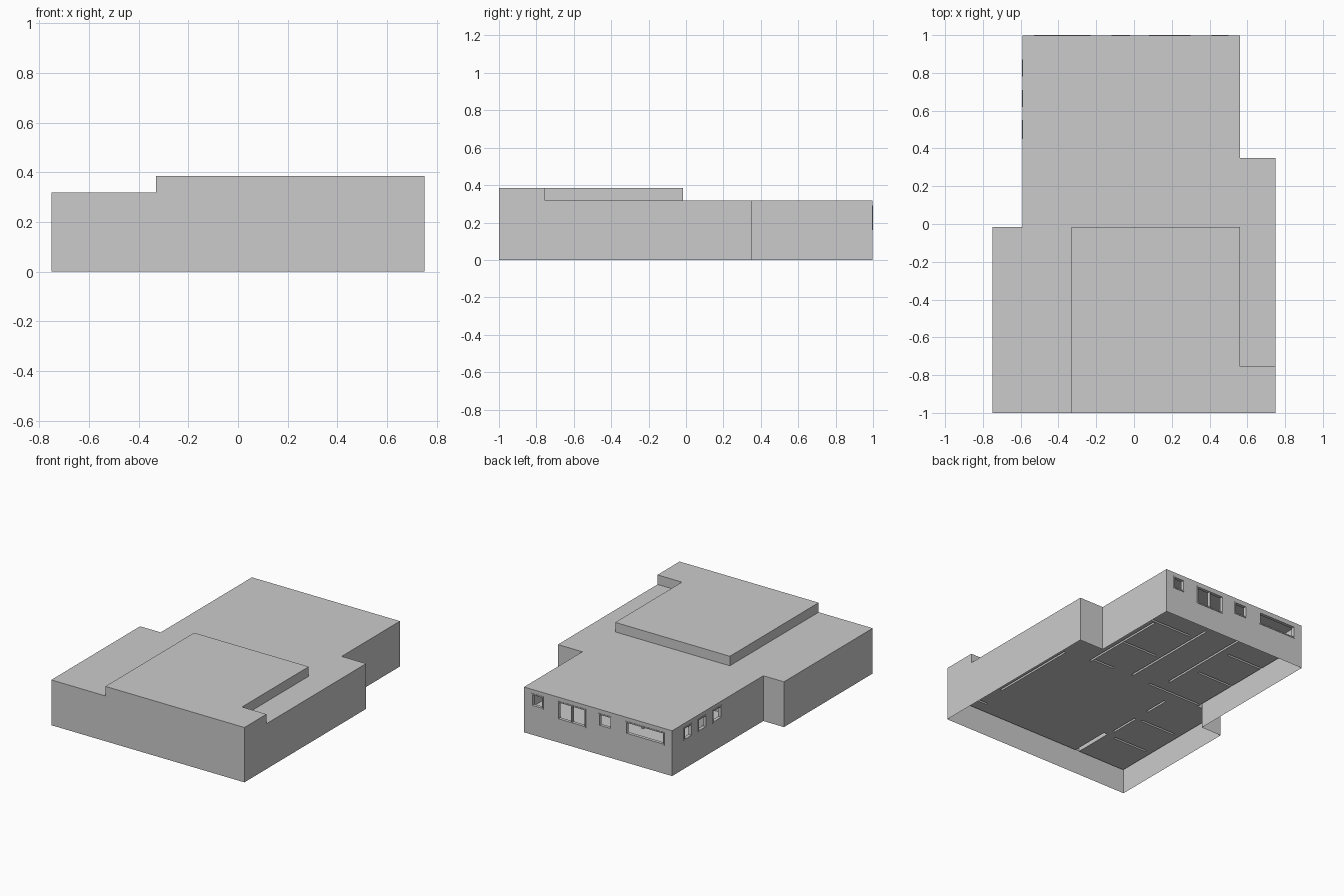
import bpy, bmesh
from mathutils import Vector

if "Cube" in bpy.data.objects:
    bpy.data.objects.remove(bpy.data.objects["Cube"])

LOW, HIGH, FLOOR, T = 0.318, 0.385, 0.16, 0.02
BACK, LEFT = 0.997, -0.59


def finish(name, bm):
    bmesh.ops.remove_doubles(bm, verts=bm.verts, dist=0.0005)
    me = bpy.data.meshes.new(name)
    bm.to_mesh(me)
    bm.free()
    ob = bpy.data.objects.new(name, me)
    bpy.context.collection.objects.link(ob)
    return ob


def grid(bm, us, vs, place, keep):
    """Sheet of quads on a grid; cells whose centre fails keep() stay open."""
    us, vs = sorted(set(us)), sorted(set(vs))
    for a, b in zip(us, us[1:]):
        for c, d in zip(vs, vs[1:]):
            if keep((a + b) / 2, (c + d) / 2):
                bm.faces.new([bm.verts.new(place(*p)) for p in ((a, c), (b, c), (b, d), (a, d))])


def within(u, v, rects):
    return any(r[0] < u < r[2] and r[1] < v < r[3] for r in rects)


def wall(bm, p, q, z0, z1, holes=()):
    """Vertical sheet from p to q; holes are (start, z0, end, z1) in x or y."""
    p, q = Vector(p), Vector(q)
    k = 0 if abs(q.x - p.x) > abs(q.y - p.y) else 1
    d = (q - p).normalized()
    s = d[k]
    hs = [(min(s * (h[0] - p[k]), s * (h[2] - p[k])), h[1],
           max(s * (h[0] - p[k]), s * (h[2] - p[k])), h[3]) for h in holes]
    us = [0, (q - p).length] + [h[i] for h in hs for i in (0, 2)]
    vs = [z0, z1] + [h[i] for h in hs for i in (1, 3)]
    grid(bm, us, vs, lambda u, v: (*(p + d * u), v), lambda u, v: not within(u, v, hs))


def ngon(bm, pts, z):
    bm.faces.new([bm.verts.new((x, y, z)) for x, y in pts])


def box(bm, lo, hi):
    lo, hi = Vector(lo), Vector(hi)
    for v in bmesh.ops.create_cube(bm, size=1)["verts"]:
        v.co = [(lo[i] + hi[i]) / 2 + v.co[i] * (hi[i] - lo[i]) for i in range(3)]


# window openings along the back and left walls
back_holes = [(-.53, .2, -.23, .29), (-.12, .2, -.02, .29), (.08, .16, .30, .29), (.41, .2, .50, .29)]
left_holes = [(.45, .2, .55, .29), (.62, .2, .71, .29), (.78, .2, .87, .29)]

# outer shell: walls, two roof levels and the step between, open underneath
outline = [(-.75, -1), (-.33, -1), (.75, -1), (.75, -.75), (.75, .35), (.56, .35),
           (.56, BACK), (LEFT, BACK), (LEFT, -.015), (-.75, -.015)]
upper = [(-.33, -1), (.75, -1), (.75, -.755), (.56, -.755), (.56, -.015), (-.33, -.015)]
outline[3] = upper[2]
bm = bmesh.new()
for i, p in enumerate(outline):
    holes = {6: back_holes, 7: left_holes}.get(i, ())
    wall(bm, p, outline[(i + 1) % len(outline)], 0, HIGH if i in (1, 2) else LOW, holes)
for i in range(2, 6):
    wall(bm, upper[i], upper[(i + 1) % 6], LOW, HIGH)
ngon(bm, upper, HIGH)
ngon(bm, outline[:2] + upper[:2:-1] + outline[3:], LOW)
finish("outer_shell", bm)

# inner faces of the hollow outer walls
inner = [(-.73, -.98), (.73, -.98), (.73, .33), (.54, .33), (.54, .977), (-.57, .977),
         (-.57, -.035), (-.73, -.035)]
bm = bmesh.new()
for i, p in enumerate(inner):
    holes = {4: back_holes, 5: left_holes}.get(i, ())
    wall(bm, inner[(i + 1) % len(inner)], p, FLOOR, LOW, holes)
finish("inner_walls", bm)

# partitions between rooms: (x0, y0, x1, y1)
parts = [(-.355, -.98, -.325, -.69), (-.69, -.705, -.42, -.69), (-.69, -.42, -.41, -.405),
         (-.37, -.64, -.355, -.42), (-.37, -.30, -.355, -.12), (-.56, -.02, -.14, -.005),
         (-.23, .09, -.215, .80), (-.57, .30, -.29, .315), (-.57, .60, -.29, .615),
         (.01, .00, .025, .75), (.34, -.03, .355, .62), (.17, -.01, .34, .005),
         (.06, .29, .34, .305), (.06, .63, .38, .645), (.54, -.70, .555, -.05),
         (.50, -.90, .65, -.885)]
bm = bmesh.new()
for x0, y0, x1, y1 in parts:
    c = [(x0, y0), (x1, y0), (x1, y1), (x0, y1)]
    for i in range(4):
        wall(bm, c[i], c[(i + 1) % 4], FLOOR, LOW)
finish("partitions", bm)

# raised floor, open below each hollow partition
rooms = [(-.73, -.98, .73, -.035), (-.57, -.98, .54, .977), (.5, -.98, .73, .33)]
rects = rooms + parts
bm = bmesh.new()
grid(bm, [r[i] for r in rects for i in (0, 2)], [r[i] for r in rects for i in (1, 3)],
     lambda u, v: (u, v, FLOOR),
     lambda u, v: within(u, v, rooms) and not within(u, v, parts))
bmesh.ops.remove_doubles(bm, verts=bm.verts, dist=0.0005)
bmesh.ops.dissolve_limit(bm, angle_limit=0.01, verts=bm.verts, edges=bm.edges)
finish("floor", bm)


# window frames lining each opening
def frame(name, hole, place, mullion):
    a, c, b, d = hole
    w = 0.008
    bars = [(a, c, a + w, d), (b - w, c, b, d), (a + w, c, b - w, c + w), (a + w, d - w, b - w, d)]
    if mullion:
        m = (a + b) / 2
        bars.append((m - w / 2, c + w, m + w / 2, d - w))
    bm = bmesh.new()
    for u0, v0, u1, v1 in bars:
        box(bm, *place(u0, v0, u1, v1))
    bmesh.ops.recalc_face_normals(bm, faces=bm.faces)
    finish(name, bm)


for i, h in enumerate(back_holes):
    frame(f"back_window_frame_{i + 1}", h,
          lambda a, c, b, d: ((a, BACK - T, c), (b, 1.0, d)), i == 2)
for i, h in enumerate(left_holes):
    frame(f"left_window_frame_{i + 1}", h,
          lambda a, c, b, d: ((LEFT - .004, a, c), (LEFT + T, b, d)), False)
